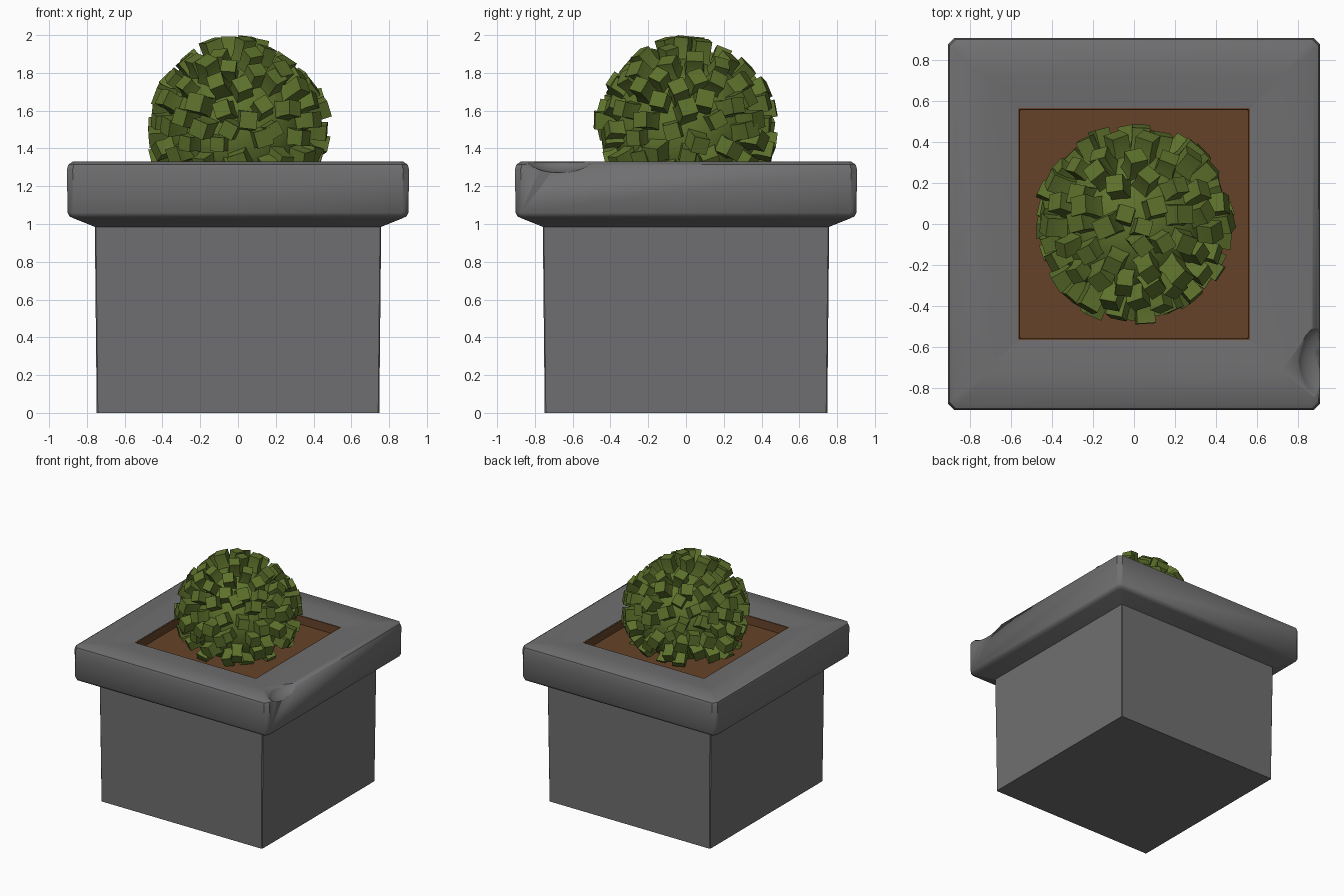
import bpy, bmesh, math, random
from mathutils import Vector, Matrix

if "Cube" in bpy.data.objects:
    bpy.data.objects.remove(bpy.data.objects["Cube"])
random.seed(4)


def material(name, rgb):
    m = bpy.data.materials.new(name)
    m.diffuse_color = (*rgb, 1)
    m.use_nodes = True
    m.node_tree.nodes["Principled BSDF"].inputs["Base Color"].default_value = m.diffuse_color
    return m


stone = material("grey stone", (0.16, 0.16, 0.165))
earth = material("brown soil", (0.13, 0.055, 0.022))
leaf = material("plant green", (0.11, 0.165, 0.025))


def finish(bm, name, mats, angle=None):
    bmesh.ops.recalc_face_normals(bm, faces=bm.faces)
    me = bpy.data.meshes.new(name)
    bm.to_mesh(me)
    bm.free()
    for m in mats:
        me.materials.append(m)
    ob = bpy.data.objects.new(name, me)
    bpy.context.collection.objects.link(ob)
    if angle:
        bpy.ops.object.select_all(action='DESELECT')
        ob.select_set(True)
        bpy.context.view_layer.objects.active = ob
        bpy.ops.object.shade_smooth_by_angle(angle=math.radians(angle))
    return ob


def square_loft(bm, rings):
    """Loft chamfered squares given as (half width, z, chamfer), capped at both ends."""
    loops = []
    for h, z, c in rings:
        pts = []
        for k in range(4):
            r = Matrix.Rotation(k * math.pi / 2, 3, 'Z')
            pts += [r @ Vector((h, h - c, z)), r @ Vector((h - c, h, z))]
        loops.append([bm.verts.new(p) for p in pts])
    for a, b in zip(loops, loops[1:]):
        for i in range(8):
            j = (i + 1) % 8
            bm.faces.new((a[i], a[j], b[j], b[i]))
    bm.faces.new(loops[0])
    bm.faces.new(loops[-1])


# Stone planter: straight body, flared heavy rim, square opening
bm = bmesh.new()
square_loft(bm, [(0.748, 0, 0.006), (0.758, 0.985, 0.006), (0.87, 1.03, 0.02),
                 (0.892, 1.04, 0.025), (0.903, 1.06, 0.03), (0.905, 1.29, 0.03),
                 (0.898, 1.315, 0.03), (0.875, 1.33, 0.03), (0.72, 1.328, 0.01),
                 (0.565, 1.31, 0.004), (0.563, 1.22, 0.004)])
planter = finish(bm, "planter", [stone], 40)

# Chip broken out of the right rim near the front corner
bm = bmesh.new()
bmesh.ops.create_icosphere(bm, subdivisions=3, radius=1)
bmesh.ops.transform(bm, verts=bm.verts, matrix=Matrix.Translation((0.92, -0.67, 1.36))
                    @ Matrix.Diagonal((0.13, 0.19, 0.09, 1)))
cutter = finish(bm, "chip_cutter", [stone], 40)
cutter.hide_render = True
cutter.hide_viewport = True
mod = planter.modifiers.new("chip", 'BOOLEAN')
mod.operation = 'DIFFERENCE'
mod.object = cutter
mod.solver = 'EXACT'

# Soil: a shallow tray of earth lining the opening
bm = bmesh.new()
square_loft(bm, [(0.564, 1.221, 0.004), (0.564, 1.309, 0.004),
                 (0.557, 1.309, 0.004), (0.555, 1.24, 0.004)])
finish(bm, "soil", [earth])

# Round plant core
centre = Vector((0, 0, 1.5))
bm = bmesh.new()
bmesh.ops.create_icosphere(bm, subdivisions=3, radius=0.385, matrix=Matrix.Translation(centre))
finish(bm, "plant_core", [leaf], 40)

# Blocky leaf stubs radiating from the core
bm = bmesh.new()
count = 135
for i in range(count):
    z = 1 - 2 * (i + 0.5) / count
    if z < -0.62:
        continue
    a = i * math.pi * (3 - math.sqrt(5))
    s = math.sqrt(1 - z * z)
    d = Vector((s * math.cos(a), s * math.sin(a), z))
    d = (d + Vector([random.uniform(-0.07, 0.07) for _ in range(3)])).normalized()
    tip = random.uniform(0.455, 0.495)
    if z > 0.93:
        tip = 0.495
    w = random.uniform(0.036, 0.046)
    rot = d.to_track_quat('Z', 'Y').to_matrix().to_4x4()
    tilt = (Matrix.Rotation(random.uniform(-0.15, 0.15), 4, 'X')
            @ Matrix.Rotation(random.uniform(-0.15, 0.15), 4, 'Y'))
    spin = Matrix.Rotation(random.uniform(-0.5, 0.5), 4, 'Z')
    mat = (Matrix.Translation(centre + d * 0.38) @ rot @ tilt @ spin)
    levels = [(w * 1.3, -0.03), (w, 0.03), (w * 1.05, tip - 0.38)]
    loops = [[bm.verts.new(mat @ Vector((x * h, y * h, t)))
              for x, y in ((-1, -1), (1, -1), (1, 1), (-1, 1))] for h, t in levels]
    for p, q in zip(loops, loops[1:]):
        for k in range(4):
            bm.faces.new((p[k], p[(k + 1) % 4], q[(k + 1) % 4], q[k]))
    bm.faces.new(loops[0])
    bm.faces.new(loops[-1])
finish(bm, "leaf_stubs", [leaf], 30)
